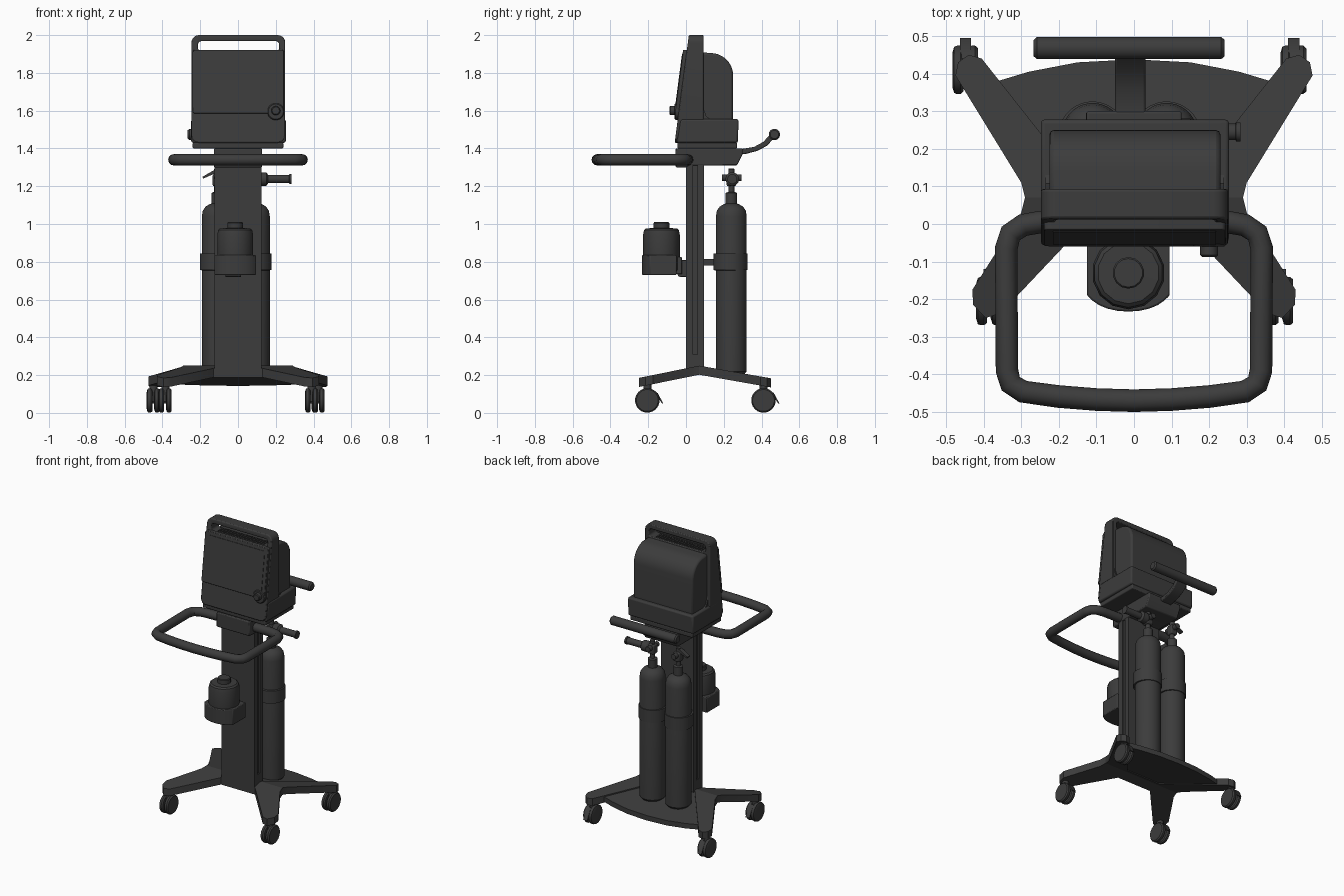
import bpy, bmesh
from math import radians, pi, cos, sin
from mathutils import Matrix, Vector

if "Cube" in bpy.data.objects:
    bpy.data.objects.remove(bpy.data.objects["Cube"])

mat = bpy.data.materials.new("dark_grey")
mat.diffuse_color = (0.045, 0.045, 0.045, 1)
mat.use_nodes = True
mat.node_tree.nodes["Principled BSDF"].inputs["Base Color"].default_value = mat.diffuse_color


def finish(name, bm, bevel=0, segs=2, matrix=None):
    if matrix:
        bm.transform(matrix)
    bmesh.ops.recalc_face_normals(bm, faces=bm.faces)
    me = bpy.data.meshes.new(name)
    bm.to_mesh(me)
    bm.free()
    me.shade_smooth()
    me.set_sharp_from_angle(angle=radians(32))
    me.materials.append(mat)
    ob = bpy.data.objects.new(name, me)
    bpy.context.collection.objects.link(ob)
    if bevel:
        m = ob.modifiers.new("bevel", 'BEVEL')
        m.width, m.segments, m.limit_method = bevel, segs, 'ANGLE'
    return ob


def prism(name, pts, place, a, b, bevel=0):
    """Outline pts (u, v) extruded from depth a to b; place maps u, v, d to xyz."""
    bm = bmesh.new()
    lo = [bm.verts.new(place(u, v, a)) for u, v in pts]
    hi = [bm.verts.new(place(u, v, b)) for u, v in pts]
    bm.faces.new(lo)
    bm.faces.new(hi)
    for i in range(len(pts)):
        j = (i + 1) % len(pts)
        bm.faces.new((lo[i], lo[j], hi[j], hi[i]))
    return finish(name, bm, bevel)


plan = lambda u, v, d: (u, v, d)
side = lambda u, v, d: (d, u, v)


def box(name, x0, x1, y0, y1, z0, z1, bevel=0):
    return prism(name, [(x0, y0), (x1, y0), (x1, y1), (x0, y1)], plan, z0, z1, bevel)


def lathe(name, prof, loc, axis='Z', n=24):
    """Turned part from (radius, height) pairs, pointing along the axis."""
    bm = bmesh.new()
    rings = [[bm.verts.new((r * cos(2 * pi * (i + .5) / n), r * sin(2 * pi * (i + .5) / n), h))
              for i in range(n)] for r, h in prof]
    bm.faces.new(rings[0])
    bm.faces.new(rings[-1])
    for p, q in zip(rings, rings[1:]):
        for i in range(n):
            j = (i + 1) % n
            bm.faces.new((p[i], p[j], q[j], q[i]))
    rot = {'Z': Matrix(), 'X': Matrix.Rotation(pi / 2, 4, 'Y'), 'Y': Matrix.Rotation(pi / 2, 4, 'X')}[axis]
    return finish(name, bm, matrix=Matrix.Translation(loc) @ rot)


def mirrored(half):
    return half + [(-x, y) for x, y in reversed(half) if abs(x) > 1e-6]


def rounded(x0, x1, z0, z1, r, n=5):
    cs = [(x1 - r, z1 - r, 0), (x0 + r, z1 - r, 90), (x0 + r, z0 + r, 180), (x1 - r, z0 + r, 270)]
    return [(cx + r * cos(radians(a + 90 * k / n)), cz + r * sin(radians(a + 90 * k / n)))
            for cx, cz, a in cs for k in range(n + 1)]


# base: roof-shaped, falling to the front and rear from a ridge
def roof(u, v, d):
    drop = 0.065 * (0.07 - v) / 0.32 if v < 0.07 else 0.067 * (v - 0.07) / 0.38
    return (u, v, 0.25 - drop + d)


front_half = [(.29, .07), (.30, .03), (.43, -.175), (.428, -.215), (.395, -.25), (.355, -.238), (.13, 0)]
rear_half = [(.29, .07), (.30, .11), (.475, .395), (.468, .43), (.44, .45), (.405, .44), (.255, .25), (.13, .09)]
prism("front_legs", mirrored(front_half), roof, -.048, 0)
prism("rear_legs", mirrored(rear_half), roof, -.048, 0)
prism("base_plate", mirrored([(.24, .071), (.38, .375), (.28, .405), (.15, .43), (0, .438)]), roof, -.042, -.008)

# casters with twin wheels and a brake lever
for name, x, y in (("front_left", -.385, -.205), ("front_right", .39, -.205),
                   ("rear_left", -.448, .41), ("rear_right", .425, .41)):
    for k, s in enumerate((-1, 1)):
        lathe(f"{name}_wheel_{k}", [(.045, -.016), (.062, -.011), (.065, -.004), (.065, .006), (.058, .014)],
              (x + s * .0195, y, .066), 'X', 20)
    lathe(f"{name}_caster_stem", [(.022, .06), (.022, .165)], (x, y, 0), 'Z', 12)
    prism(f"{name}_brake", [(y + .03, .12), (y + .055, .105), (y + .085, .05), (y + .078, .05), (y + .045, .10), (y + .03, .105)],
          side, x - .015, x + .015)

# column with a channel down each side
chan = [(.125, 0), (.125, .036), (.112, .036), (.112, .062), (.125, .062), (.125, .095)]
prism("column", mirrored(chan), plan, .235, 1.33)
for s in (-1, 1):
    box(f"column_plug_{s}", s * .118 - .005, s * .118 + .005, .036, .062, .24, .31)

# head mount, tray and rear arm with bar
prism("head_mount", [(-.055, 1.40), (-.055, 1.30), (.0, 1.30), (.02, 1.31), (.27, 1.31), (.30, 1.37), (.30, 1.40)],
      side, -.127, .127, .006)
box("tray", -.24, .24, -.045, .27, 1.40, 1.432, .006)
prism("rear_arm", [(.2, 1.40), (.30, 1.398), (.36, 1.408), (.41, 1.435), (.45, 1.48), (.475, 1.465),
                   (.43, 1.415), (.38, 1.388), (.32, 1.372), (.2, 1.36)], side, -.05, .03, .005)
lathe("rear_bar", [(.022, -.267), (.03, -.258), (.03, .232), (.022, .241)], (0, .468, 1.474), 'X', 20)

# front push handle
arc = [(.10, .01), (.25, .005), (.295, -.003), (.328, -.025), (.34, -.065), (.338, -.39), (.328, -.425),
       (.295, -.446), (.2, -.459), (.1, -.467), (0, -.47)]
path = arc + [(-x, y) for x, y in reversed(arc[:-1])]
cu = bpy.data.curves.new("push_handle", 'CURVE')
cu.dimensions = '3D'
cu.bevel_depth, cu.bevel_resolution, cu.use_fill_caps = .03, 4, True
sp = cu.splines.new('POLY')
sp.points.add(len(path) - 1)
for p, (x, y) in zip(sp.points, path):
    p.co = (x, y, 1.34, 1)
cu.materials.append(mat)
ob = bpy.data.objects.new("push_handle", cu)
bpy.context.collection.objects.link(ob)
bpy.context.view_layer.objects.active = ob
ob.select_set(True)
bpy.ops.object.convert(target='MESH')
bpy.ops.object.shade_smooth_by_angle(angle=radians(40))


# monitor: leaning front frame with a carrying opening at the top
def lean(z):
    return -.06 + .075 * (z - 1.43) / .57


def leaning(u, v, d):
    return (u, .093 if d > 0 else lean(v) + d, v)


frame = prism("monitor_frame", rounded(-.247, .25, 1.43, 2.0, .04), leaning, 0, 1)
cut = prism("handle_cutter", rounded(-.212, .218, 1.915, 1.968, .018), lambda u, v, d: (u, d, v), -.3, .3)
cut.hide_render = True
cut.hide_set(True)
m = frame.modifiers.new("opening", 'BOOLEAN')
m.object, m.operation, m.solver = cut, 'DIFFERENCE', 'EXACT'
b = frame.modifiers.new("bevel", 'BEVEL')
b.width, b.segments, b.limit_method = .006, 2, 'ANGLE'

# vent ribs under the carrying opening
for i in range(18):
    x = -.17 + i * .02
    box(f"vent_rib_{i}", x - .005, x + .005, .03, .08, 1.91, 1.921)

# screen panel and inset display
panel = lambda u, v, d: (u, lean(v) + d, v)
prism("screen_panel", rounded(-.24, .243, 1.585, 1.922, .012, 3), panel, -.02, .01, .004)
prism("display", rounded(-.215, .218, 1.635, 1.90, .008, 2), panel, -.023, -.01)
lathe("knob_seat", [(.045, 0), (.045, .035), (.04, .04)], (.2, -.02, 1.595), 'Y')
lathe("control_knob", [(.024, 0), (.024, .025), (.019, .03)], (.2, -.058, 1.6), 'Y')

# monitor rear housing and foot
dome = [(.25 - .12 + .12 * cos(radians(a)), 1.785 + .12 * sin(radians(a))) for a in range(0, 91, 9)]
prism("rear_housing", [(.05, 1.5), (.25, 1.5)] + dome + [(.05, 1.912)], side, -.225, .23, .012)
prism("monitor_foot", [(-.05, 1.43), (.275, 1.43), (.278, 1.555), (-.03, 1.555)], side, -.248, .253, .01)
prism("housing_fillet", [(.09, 1.555), (.09, 1.64), (.097, 1.6), (.108, 1.57), (.13, 1.555)], side, -.235, .24)

# gas bottles with necks, valves and strap
for name, x in (("left", -.11), ("right", .087)):
    lathe(f"{name}_bottle", [(.07, .205), (.082, .22), (.082, 1.04), (.077, 1.07), (.062, 1.092), (.04, 1.105),
                             (.03, 1.108), (.03, 1.165), (.016, 1.17), (.016, 1.29)], (x, .24, 0), 'Z', 32)
    lathe(f"{name}_strap", [(.083, .755), (.091, .757), (.091, .843), (.083, .845)], (x, .235, 0), 'Z', 32)
    box(f"{name}_valve_yoke", x - .024, x + .024, .215, .265, 1.20, 1.265, .008)
    lathe(f"{name}_valve_wheel", [(.018, -.055), (.018, .05)], (x, .24, 1.245), 'Y', 12)
box("strap_bridge", -.1, .08, .15, .2, .757, .843)
box("strap_bracket", -.05, .03, .09, .16, .78, .815)
lathe("regulator", [(.02, .09), (.036, .115), (.036, .15), (.022, .16), (.022, .27), (.026, .272), (.026, .283)],
      (0, .245, 1.238), 'X', 20)
prism("valve_lever", [(-.105, 1.275), (-.185, 1.24), (-.188, 1.25), (-.11, 1.295)],
      lambda u, v, d: (u, d, v), .225, .255)
prism("right_valve_lever", [(.24, 1.29), (.29, 1.235), (.283, 1.228), (.23, 1.275)], side, .077, .097)

# canister in a D-shaped holder clamped to the column
cx, cy = -.015, -.13
dee = [(.11, -.05), (.11, -.19)] + [(.11 * cos(radians(a)), -.175 + .058 * sin(radians(a))) for a in range(-30, -91, -15)]
holder = [(x + cx, y) for x, y in mirrored(dee)]
prism("canister_holder", holder, plan, .73, .835, .005)
lathe("canister", [(.09, .74), (.097, .76), (.097, .945), (.092, .968), (.082, .977), (.042, .978),
                   (.042, 1.005), (.038, 1.01)], (cx, cy, 0), 'Z', 14)
box("clamp_block", -.06, .03, -.055, -.02, .735, .825, .005)
box("clamp_plate", -.045, .015, -.03, .005, .72, .81, .004)
lathe("clamp_screw", [(.015, -.05), (.015, .03)], (cx, -.03, .735), 'X', 12)
